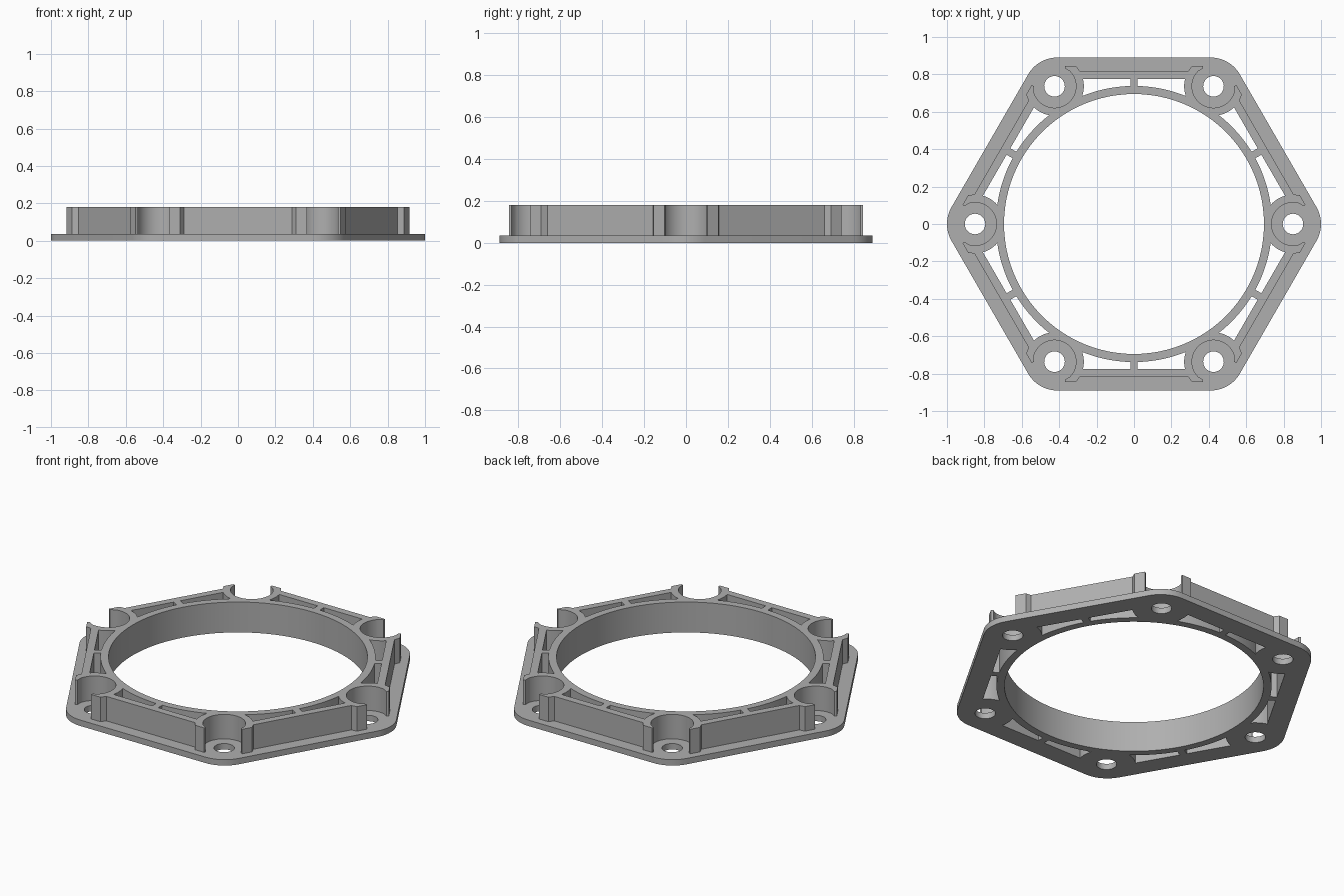
import bpy, bmesh
from math import pi, sin, cos, asin, acos, atan2, radians, sqrt

if "Cube" in bpy.data.objects:
    bpy.data.objects.remove(bpy.data.objects["Cube"])

BOLT_R, HOLE_R = 0.85, 0.055        # bolt circle and hole radius
RING_IN, RING_OUT = 0.695, 0.738    # central ring
BOSS_IN, BOSS_OUT = 0.115, 0.157    # scalloped walls around the bolts
WALL_IN, WALL_OUT = 0.775, 0.818    # straight side walls
FLANGE_H, TOP = 0.035, 0.18

grey = bpy.data.materials.new("light grey")
grey.diffuse_color = (0.43, 0.43, 0.43, 1)
grey.use_nodes = True
grey.node_tree.nodes["Principled BSDF"].inputs["Base Color"].default_value = grey.diffuse_color


def arc(cx, cy, r, a0, a1, n):
    """n + 1 points from angle a0 to a1."""
    return [(cx + r * cos(a0 + (a1 - a0) * i / n),
             cy + r * sin(a0 + (a1 - a0) * i / n)) for i in range(n + 1)]


def circle(cx, cy, r, n):
    return arc(cx, cy, r, 0, 2 * pi, n)[:-1]


def turn(pts, k):
    """Rotate points by k sixths of a turn."""
    c, s = cos(k * pi / 3), sin(k * pi / 3)
    return [(x * c - y * s, x * s + y * c) for x, y in pts]


def plate(name, loops, z0, z1):
    """Fill nested outlines and extrude them from z0 to z1."""
    bm = bmesh.new()
    edges = []
    for pts in loops:
        vs = [bm.verts.new((x, y, z0)) for x, y in pts]
        edges += [bm.edges.new((vs[i - 1], vs[i])) for i in range(len(vs))]
    bmesh.ops.triangle_fill(bm, use_beauty=True, edges=edges)
    res = bmesh.ops.extrude_face_region(bm, geom=bm.faces[:], use_keep_orig=True)
    up = [g for g in res["geom"] if isinstance(g, bmesh.types.BMVert)]
    bmesh.ops.translate(bm, verts=up, vec=(0, 0, z1 - z0))
    bmesh.ops.recalc_face_normals(bm, faces=bm.faces[:])
    me = bpy.data.meshes.new(name)
    bm.to_mesh(me)
    bm.free()
    me.materials.append(grey)
    ob = bpy.data.objects.new(name, me)
    bpy.context.collection.objects.link(ob)
    bpy.ops.object.select_all(action='DESELECT')
    ob.select_set(True)
    bpy.context.view_layer.objects.active = ob
    bpy.ops.object.shade_smooth_by_angle(angle=radians(30))
    return ob


# Bolt position at the right end of the top side
bx, by = BOLT_R * 0.5, BOLT_R * sqrt(3) / 2

# Pocket right of the spoke on the top side, bounded by wall, boss and ring
meet = pi / 3 + acos((BOLT_R**2 + RING_OUT**2 - BOSS_OUT**2) / (2 * BOLT_R * RING_OUT))
mx, my = RING_OUT * cos(meet), RING_OUT * sin(meet)
pocket = [(0.02, WALL_IN)]
pocket += arc(bx, by, BOSS_OUT, pi - asin((WALL_IN - by) / BOSS_OUT),
              atan2(my - by, mx - bx) % (2 * pi), 6)
pocket += arc(0, 0, RING_OUT, meet, pi / 2 - asin(0.02 / RING_OUT), 10)[1:]
mirrored = [(-x, y) for x, y in pocket]
pockets = [turn(p, k) for k in range(6) for p in (pocket, mirrored)]

bore = circle(0, 0, RING_IN, 96)

# Base flange: rounded hexagon with bore, bolt holes and pockets
corner_r = 0.179
corner = arc((0.89 - corner_r) / cos(pi / 6), 0, corner_r, -pi / 6, pi / 6, 12)
hexagon = [p for k in range(6) for p in turn(corner, k)]
holes = [turn(circle(BOLT_R, 0, HOLE_R, 32), k) for k in range(6)]
plate("base_flange", [hexagon, bore] + holes + pockets, 0, FLANGE_H)

# Raised frame: side wall with flared tips, then the scallop round the next bolt
tip = [(0.37, 0.832), (0.37, 0.845), (0.31, 0.845), (0.29, WALL_OUT)]
side = tip + [(-x, y) for x, y in reversed(tip)]
side += arc(-bx, by, BOSS_IN, radians(45), radians(-165), 32)
frame = [p for k in range(6) for p in turn(side, k)]
plate("raised_frame", [frame, bore] + pockets, FLANGE_H, TOP)
